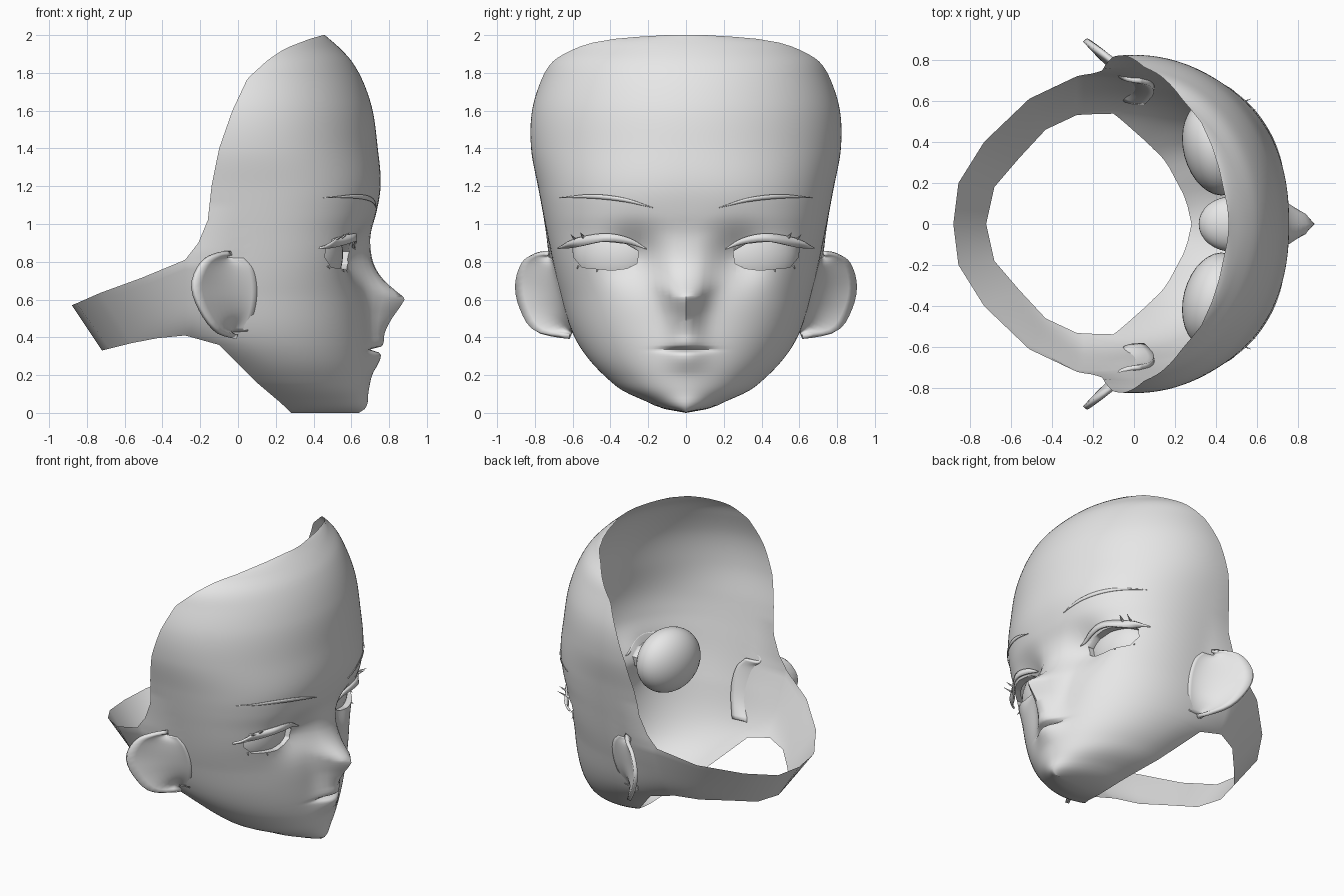
import bpy, bmesh, math
from math import sin, cos, acos, asin, pi, exp
from mathutils import Vector
from mathutils.bvhtree import BVHTree

cube = bpy.data.objects.get("Cube")
if cube:
    bpy.data.objects.remove(cube, do_unlink=True)

GREY = (0.8, 0.8, 0.8, 1)
mat = bpy.data.materials.new("plain grey")
mat.use_nodes = True
mat.diffuse_color = GREY
mat.node_tree.nodes["Principled BSDF"].inputs["Base Color"].default_value = GREY


# ---- helpers ----
def lookup(table, t, smooth=True):
    """Interpolate (key, value) pairs, smoothly or in straight lines."""
    t = min(max(t, table[0][0]), table[-1][0])
    i = 0
    while i < len(table) - 2 and t > table[i + 1][0]:
        i += 1
    (a, p), (b, q) = table[i], table[i + 1]
    h = b - a
    u = (t - a) / h
    if not smooth:
        return p + (q - p) * u
    slope = (q - p) / h
    m = n = slope
    if i > 0:
        m = (slope + (p - table[i - 1][1]) / (a - table[i - 1][0])) / 2
    if i < len(table) - 2:
        n = (slope + (table[i + 2][1] - q) / (table[i + 2][0] - b)) / 2
    v = 1 - u
    return p * v * v * (1 + 2 * u) + q * u * u * (3 - 2 * u) + h * u * v * (m * v - n * u)


def curve(points, count):
    """Resample a few points as a smooth curve."""
    out = []
    for k in range(count):
        t = k / (count - 1) * (len(points) - 1)
        out.append(Vector([lookup([(i, p[ax]) for i, p in enumerate(points)], t) for ax in range(3)]))
    return out


def add_grid(bm, rows):
    vs = [[bm.verts.new(p) for p in row] for row in rows]
    for lo, hi in zip(vs, vs[1:]):
        for j in range(len(lo) - 1):
            bm.faces.new((lo[j], lo[j + 1], hi[j + 1], hi[j]))


def finish(name, bm, mirror=False, thick=0):
    bmesh.ops.remove_doubles(bm, verts=bm.verts, dist=0.0002)
    mesh = bpy.data.meshes.new(name)
    bm.to_mesh(mesh)
    bm.free()
    mesh.materials.append(mat)
    ob = bpy.data.objects.new(name, mesh)
    bpy.context.collection.objects.link(ob)
    bpy.ops.object.select_all(action='DESELECT')
    ob.select_set(True)
    bpy.context.view_layer.objects.active = ob
    bpy.ops.object.shade_smooth_by_angle(angle=math.radians(60))
    if thick:
        ob.modifiers.new("thickness", 'SOLIDIFY').thickness = thick
    if mirror:
        mod = ob.modifiers.new("mirror", 'MIRROR')
        mod.use_axis = (False, True, False)
        mod.use_mirror_merge = False


# ---- head shell: level sections whose shape changes with height ----
FRONT = [(0, .64), (.02, .67), (.1, .69), (.2, .70), (.35, .70), (.5, .69), (.7, .675), (.85, .685),
         (.95, .70), (1.05, .73), (1.2, .755), (1.4, .74), (1.65, .70), (1.85, .61), (1.93, .54), (2, .46)]
WIDTH = [(0, 0), (.02, .11), (.065, .22), (.115, .33), (.19, .425), (.285, .515), (.4, .59), (.65, .67),
         (.97, .74), (1.18, .78), (1.4, .82), (1.6, .815), (1.77, .765), (1.87, .72), (1.93, .66),
         (1.98, .61), (2, .5)]
CENTRE = [(0, .42), (.1, .3), (.26, .18), (.41, .06), (.6, 0), (.8, 0), (2, 0)]
BACK = [(0, .2), (.05, .27), (.16, .38), (.26, .45), (.36, .6), (.41, .75), (.5, .88), (.7, .88), (2, .88)]
EDGE = [(0, .28), (.05, .23), (.16, .1), (.26, 0), (.36, -.1), (.41, -.28), (.81, -.28), (.9, -.21),
        (1.02, -.16), (1.2, -.14), (1.4, -.1), (1.6, -.03), (1.77, .05), (1.87, .16), (1.93, .25),
        (1.98, .38), (2, .45)]
FLARE = [(.41, 0), (.78, .18), (.85, .16), (1.1, 0)]
ROUND = [(0, 1.8), (.2, 1.92), (.5, 2.28), (.85, 2.55), (1.1, 2.4), (1.4, 2.1), (2, 2)]
RIDGE = [(0, 0), (.2, .01), (.25, .035), (.3, .055), (.32, .045), (.335, 0), (.35, .055), (.375, .072),
         (.42, .08), (.5, .125), (.57, .18), (.605, .2), (.64, .165), (.7, .1), (.78, .045), (.9, .01), (1, 0)]
RIDGE_WIDTH = [(0, .14), (.34, .1), (.46, .09), (.6, .1), (.9, .12)]


def section(z):
    xc, w, n = lookup(CENTRE, z), lookup(WIDTH, z), lookup(ROUND, z)
    a, ab, xe = lookup(FRONT, z) - xc, lookup(BACK, z), lookup(EDGE, z, False)
    if xe > xc:
        end = acos(min(1, (xe - xc) / a) ** (n / 2))
    else:
        end = pi / 2 + asin(min(1, (xc - xe) / ab))
    row = []
    count = 44
    for j in range(-count, count + 1):
        f = abs(j) / count * end
        if f <= pi / 2:
            x, y = xc + a * max(0, cos(f)) ** (2 / n), w * sin(f) ** (2 / n)
        else:
            x, y = xc + ab * cos(f), w * sin(f)
        if x < 0:
            y -= lookup(FLARE, z, False) * x
        if x > .2:
            # nose and lips, the nose wings rising sideways, then the eye sockets
            rise = .45 * y * min(1, max(0, (z - .42) / .1))
            x += lookup(RIDGE, z - rise) * exp(-(y / lookup(RIDGE_WIDTH, z)) ** 2)
            x -= .085 * exp(-((y - .28) / .14) ** 2 - ((z - .83) / .13) ** 2)
        row.append((x, y if j > 0 else -y, z))
    return row


head = bmesh.new()
levels = sorted({i / 50 for i in range(101)} | {.31, .325, .335, .35, .41, .61, .81, 1.99})
add_grid(head, [section(z) for z in levels])
surface = BVHTree.FromBMesh(head)


def on_face(y, z, lift=0.0):
    hit = surface.ray_cast(Vector((2, y, z)), Vector((-1, 0, 0)))[0]
    return Vector((hit.x + lift, y, z))


def on_side(x, z, lift):
    hit = surface.ray_cast(Vector((x, 2, z)), Vector((0, -1, 0)))[0]
    return Vector((x, hit.y + lift, z))


# ---- neck band, joined to the rear edges of the shell ----
TOP = [(-.51, .61, .715), (-.73, .4, .635), (-.855, .2, .58), (-.88, 0, .57)]
LOW = [(-.43, .46, .395), (-.56, .32, .37), (-.68, .18, .34), (-.72, 0, .33)]


def across(points):
    return points + [(x, -y, z) for x, y, z in reversed(points[:-1])]


rows = []
for z in levels:
    if .41 <= z <= .81:
        edge = section(z)
        between = [Vector(a).lerp(Vector(b), (z - .41) / .4) for a, b in zip(across(LOW), across(TOP))]
        rows.append([edge[-1]] + between + [edge[0]])
add_grid(head, rows)

# ---- eye openings, cut along the outline and turned inwards ----
EYE = [(.25, .855), (.26, .79), (.31, .765), (.39, .755), (.55, .77), (.595, .825), (.6, .88),
       (.53, .903), (.42, .905), (.32, .895)]
for side in (1, -1):
    pts = [Vector((0, side * y, z)) for y, z in EYE]
    mid = sum(pts, Vector()) / len(pts)
    planes = []

    def inside():
        found = []
        for f in head.faces:
            c = f.calc_center_median()
            if c.x > .3 and abs(c.y - mid.y) < .25 and abs(c.z - mid.z) < .13:
                if all((c - p).dot(n) < 0 for p, n in planes):
                    found.append(f)
        return found

    for p, q in zip(pts, pts[1:] + pts[:1]):
        n = Vector((0, q.z - p.z, p.y - q.y)).normalized()
        if n.dot(mid - p) > 0:
            n = -n
        faces = inside()
        geom = faces + list({e for f in faces for e in f.edges}) + list({v for f in faces for v in f.verts})
        bmesh.ops.bisect_plane(head, geom=geom, dist=1e-5, plane_co=p, plane_no=n)
        planes.append((p, n))
    hole = set(inside())
    rim = [e for e in {e for f in hole for e in f.edges} if any(f not in hole for f in e.link_faces)]
    bmesh.ops.delete(head, geom=list(hole), context='FACES')
    wall = bmesh.ops.extrude_edge_only(head, edges=rim)["geom"]
    bmesh.ops.translate(head, vec=(-.05, 0, 0), verts=[v for v in wall if isinstance(v, bmesh.types.BMVert)])
finish("head_shell", head)

# ---- ears: flaps that peel smoothly off the side of the head up to a rim ----
RIM = [(-.03, .73, .835), (-.1, .81, .835), (-.18, .87, .795), (-.23, .905, .68), (-.19, .88, .55),
       (-.1, .8, .435), (0, .62, .415)]
ROOT = [(.03, .82), (.08, .76), (.1, .66), (.09, .55), (.05, .43)]
rim = curve(RIM, 22)
root = curve([on_side(x, z, .001) for x, z in ROOT], 22)
bend = curve([on_side(x - .13, z, .004) for x, z in ROOT], 22)
bm = bmesh.new()
rows = []
for k in range(11):
    t = k / 10
    rows.append([a.lerp(m, t).lerp(m.lerp(b, t), t) for a, m, b in zip(root, bend, rim)])
add_grid(bm, rows)
finish("ears", bm, mirror=True, thick=.025)

# ---- eyeballs and mouth cavity ----
for name, place, size, turn, twin in (("eyeballs", (.395, .37, .84), (.155, .235, .215), .25, True),
                                      ("mouth_cavity", (.48, 0, .33), (.165, .135, .09), 0, False)):
    bm = bmesh.new()
    bmesh.ops.create_uvsphere(bm, u_segments=32, v_segments=20, radius=1)
    for v in bm.verts:
        p = Vector((v.co.x * size[0], v.co.y * size[1], v.co.z * size[2]))
        v.co = Vector((p.x * cos(turn) - p.y * sin(turn), p.x * sin(turn) + p.y * cos(turn), p.z)) + Vector(place)
    finish(name, bm, mirror=twin)


# ---- eyebrows and upper lashes: crescents laid on the face ----
def crescent(name, lower, upper, thick):
    bm = bmesh.new()
    add_grid(bm, [[on_face(*p) for p in curve(line, 30)] for line in (lower, upper)])
    finish(name, bm, mirror=True, thick=thick)


crescent("eyebrows", [(.175, 1.085, .006), (.33, 1.117, .008), (.5, 1.135, .009), (.67, 1.138, .012)],
         [(.175, 1.087, .006), (.33, 1.138, .008), (.5, 1.157, .009), (.67, 1.14, .012)], .004)
crescent("upper_lashes", [(.21, .866, .005), (.32, .896, .03), (.45, .906, .03), (.59, .875, .03), (.68, .868, .12)],
         [(.21, .87, .005), (.3, .925, .01), (.42, .95, .01), (.56, .93, .02), (.68, .876, .12)], .012)

# ---- single lash spikes ----
bm = bmesh.new()
for y, z, reach, thick in ((.54, .925, (.05, .02, .03), .01), (.58, .91, (.07, .03, .035), .01),
                           (.47, .758, (.012, .003, -.012), .005), (.57, .778, (.012, .006, -.015), .005)):
    aim = Vector(reach)
    base = on_face(y, z)
    spin = aim.to_track_quat('Z', 'Y')
    made = bmesh.ops.create_cone(bm, cap_ends=True, segments=6, radius1=thick, radius2=.001, depth=aim.length)
    for v in made["verts"]:
        v.co = spin @ v.co + base + aim / 2
finish("lash_spikes", bm, mirror=True)
